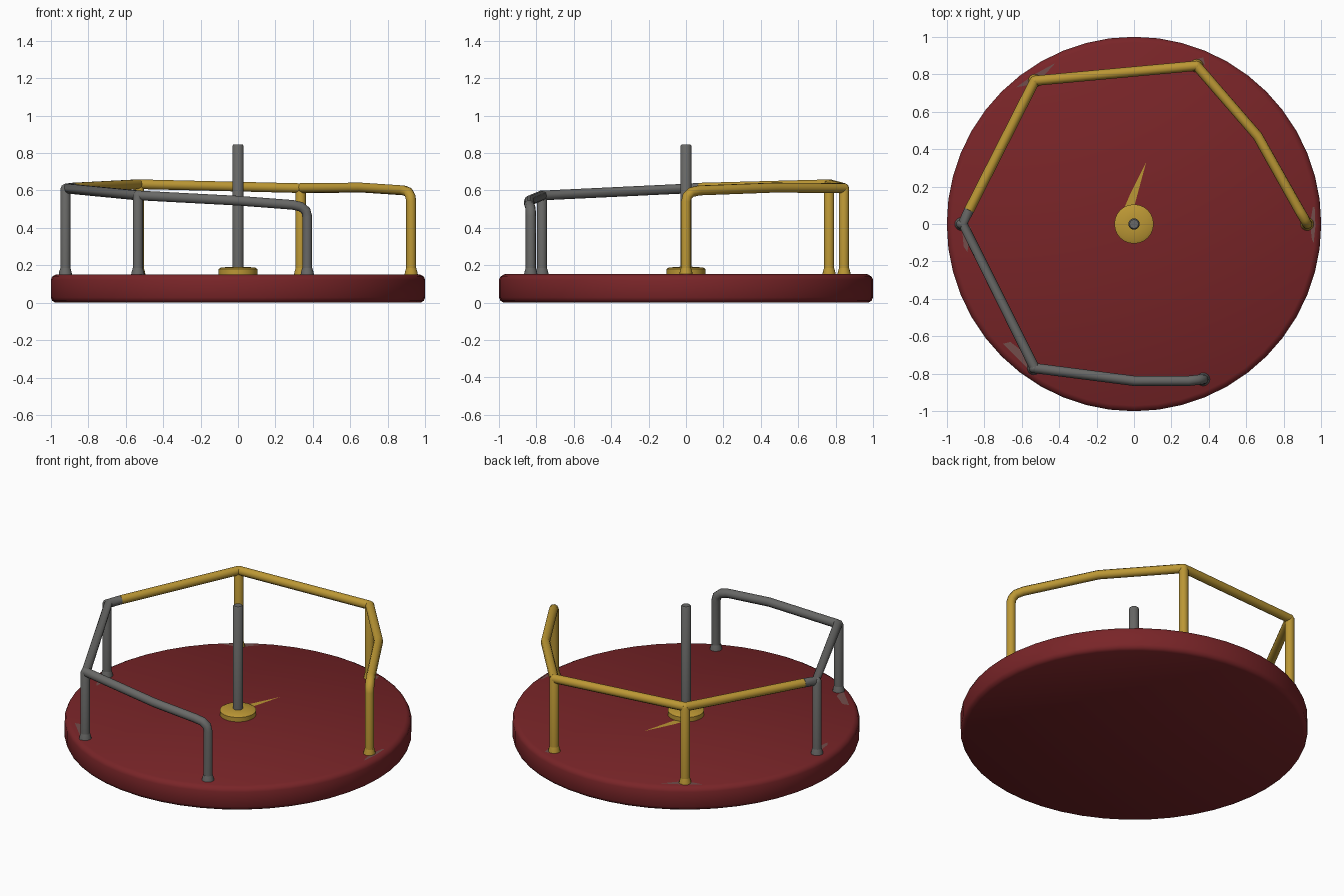
import bpy, bmesh, math

if "Cube" in bpy.data.objects:
    bpy.data.objects.remove(bpy.data.objects["Cube"])


def mat(name, c):
    m = bpy.data.materials.new(name)
    m.diffuse_color = (*c, 1)
    m.use_nodes = True
    m.node_tree.nodes["Principled BSDF"].inputs["Base Color"].default_value = m.diffuse_color
    return m


RED = mat("dark red", (0.19, 0.018, 0.021))
YELLOW = mat("yellow", (0.50, 0.31, 0.035))
GREY = mat("steel grey", (0.14, 0.14, 0.135))
WORN = mat("worn brown grey", (0.17, 0.075, 0.07))


def smooth(o):
    bpy.ops.object.select_all(action='DESELECT')
    o.select_set(True)
    bpy.context.view_layer.objects.active = o
    bpy.ops.object.shade_smooth_by_angle(angle=math.radians(40))


def lathe(name, profile, material, loc=(0, 0, 0), n=16):
    """Closed turned solid from (radius, z) pairs, capped at both ends."""
    bm = bmesh.new()
    rings = [[bm.verts.new((r * math.cos(2 * math.pi * i / n),
                            r * math.sin(2 * math.pi * i / n), z))
              for i in range(n)] for r, z in profile]
    for a, b in zip(rings, rings[1:]):
        for i in range(n):
            j = (i + 1) % n
            bm.faces.new((a[i], a[j], b[j], b[i]))
    bm.faces.new(rings[0][::-1])
    bm.faces.new(rings[-1])
    me = bpy.data.meshes.new(name)
    bm.to_mesh(me)
    bm.free()
    o = bpy.data.objects.new(name, me)
    o.location = loc
    bpy.context.collection.objects.link(o)
    me.materials.append(material)
    smooth(o)
    return o


def tube(name, pts, material, r=0.027):
    cu = bpy.data.curves.new(name, 'CURVE')
    cu.dimensions = '3D'
    cu.bevel_depth = r
    cu.bevel_resolution = 3
    cu.use_fill_caps = True
    s = cu.splines.new('POLY')
    s.points.add(len(pts) - 1)
    for p, q in zip(s.points, pts):
        p.co = (*q, 1)
    o = bpy.data.objects.new(name, cu)
    bpy.context.collection.objects.link(o)
    bpy.ops.object.select_all(action='DESELECT')
    o.select_set(True)
    bpy.context.view_layer.objects.active = o
    bpy.ops.object.convert(target='MESH')
    o = bpy.context.view_layer.objects.active
    o.data.materials.clear()
    o.data.materials.append(material)
    smooth(o)


def plate(name, pts, material, z=0.153):
    """Thin painted patch lying on the deck."""
    bm = bmesh.new()
    f = bm.faces.new([bm.verts.new((x, y, z)) for x, y in pts])
    f.normal_update()
    if f.normal.z < 0:
        f.normal_flip()
    me = bpy.data.meshes.new(name)
    bm.to_mesh(me)
    bm.free()
    me.materials.append(material)
    bpy.context.collection.objects.link(bpy.data.objects.new(name, me))


# Round deck with softened rim
lathe("deck", [(0.975, 0), (0.992, 0.010), (1.0, 0.028), (1.0, 0.122),
               (0.992, 0.140), (0.97, 0.152)], RED, n=48)

# Hub and centre pole
lathe("hub", [(0.105, 0.145), (0.105, 0.180), (0.09, 0.188), (0.035, 0.192)], YELLOW, n=24)
lathe("centre_pole", [(0.03, 0.15), (0.03, 0.838), (0.024, 0.846)], GREY)

# Yellow handrail, with its end bent down into a post
tube("yellow_rail", [(0.925, 0, 0.15), (0.925, 0, 0.54), (0.921, 0.006, 0.568),
                     (0.91, 0.028, 0.590), (0.885, 0.07, 0.600), (0.66, 0.47, 0.615),
                     (0.335, 0.845, 0.612)], YELLOW)
tube("yellow_rail_back", [(0.335, 0.845, 0.612), (-0.53, 0.765, 0.633)], YELLOW)
tube("yellow_rail_left", [(-0.53, 0.765, 0.633), (-0.88, 0.075, 0.615)], YELLOW)

# Grey handrail
tube("grey_rail_left", [(-0.88, 0.075, 0.615), (-0.915, 0.004, 0.610),
                        (-0.53, -0.77, 0.573)], GREY)
tube("grey_rail_front", [(-0.53, -0.77, 0.573), (0, -0.838, 0.545), (0.29, -0.838, 0.523),
                         (0.335, -0.833, 0.513), (0.362, -0.83, 0.492),
                         (0.37, -0.83, 0.46), (0.37, -0.83, 0.15)], GREY)

# Upright posts, rounded at the rail joint
for name, x, y, z, m in (("back_right_post", 0.335, 0.845, 0.612, YELLOW),
                         ("back_left_post", -0.53, 0.765, 0.633, YELLOW),
                         ("left_post", -0.922, 0, 0.608, GREY),
                         ("front_left_post", -0.535, -0.77, 0.573, GREY)):
    lathe(name, [(0.027, 0.15), (0.027, z), (0.019, z + 0.018), (0.006, z + 0.026)], m, (x, y, 0))

# Weld collars at the foot of each post
for i, (x, y, m) in enumerate(((0.925, 0, YELLOW), (0.335, 0.845, YELLOW),
                               (-0.53, 0.765, YELLOW), (-0.922, 0, GREY),
                               (-0.535, -0.77, GREY), (0.37, -0.83, GREY))):
    lathe(f"post_collar_{i + 1}", [(0.036, 0.148), (0.033, 0.165), (0.027, 0.185)], m, (x, y, 0))

# Worn paint patches beside the posts and the hub streak
plate("worn_patch_right", [(0.94, 0.0), (0.955, 0.09), (0.965, 0.09), (0.969, -0.01),
                           (0.96, -0.1), (0.95, -0.08)], WORN)
plate("worn_patch_back", [(-0.63, 0.73), (-0.52, 0.75), (-0.42, 0.86), (-0.53, 0.80)], WORN)
plate("worn_patch_front", [(-0.70, -0.64), (-0.66, -0.63), (-0.57, -0.70), (-0.55, -0.79),
                           (-0.60, -0.74)], WORN)
plate("worn_patch_left", [(-0.92, 0.0), (-0.87, -0.02), (-0.89, -0.15), (-0.91, -0.12)], WORN)
plate("worn_patch_back_right", [(0.33, 0.87), (0.30, 0.87), (0.37, 0.89), (0.38, 0.85)], WORN)
plate("hub_streak", [(-0.05, 0.09), (0.0, 0.09), (0.065, 0.33), (-0.02, 0.16)], YELLOW)
